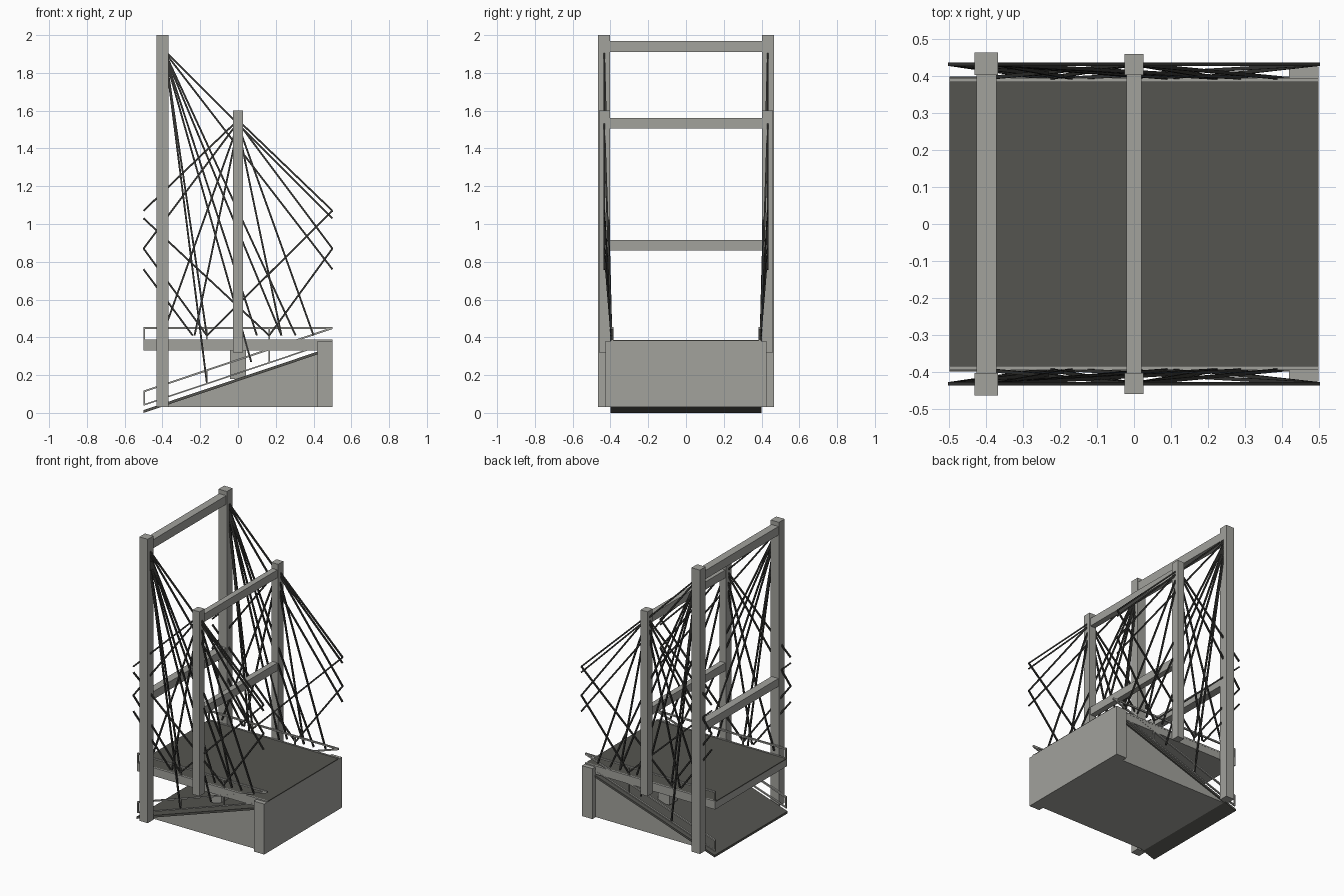
import bpy, bmesh
from mathutils import Vector

if "Cube" in bpy.data.objects:
    bpy.data.objects.remove(bpy.data.objects["Cube"])


def material(name, rgb):
    m = bpy.data.materials.new(name)
    m.diffuse_color = (*rgb, 1)
    m.use_nodes = True
    m.node_tree.nodes["Principled BSDF"].inputs["Base Color"].default_value = m.diffuse_color
    return m


CONCRETE = material("light concrete grey", (0.36, 0.36, 0.335))
ASPHALT = material("dark asphalt", (0.09, 0.09, 0.08))
CABLE = material("cable charcoal", (0.035, 0.035, 0.032))


def finish(bm, name, mat):
    bmesh.ops.recalc_face_normals(bm, faces=bm.faces)
    me = bpy.data.meshes.new(name)
    bm.to_mesh(me)
    bm.free()
    me.materials.append(mat)
    ob = bpy.data.objects.new(name, me)
    bpy.context.collection.objects.link(ob)
    return ob


def add_prism(bm, profile, y0, y1):
    """Extrude an x/z profile along y."""
    a = [bm.verts.new((x, y0, z)) for x, z in profile]
    b = [bm.verts.new((x, y1, z)) for x, z in profile]
    n = len(a)
    bm.faces.new(a)
    bm.faces.new(b[::-1])
    for i in range(n):
        bm.faces.new((a[i], b[i], b[(i + 1) % n], a[(i + 1) % n]))


def prism(name, mat, profile, y0, y1):
    bm = bmesh.new()
    add_prism(bm, profile, y0, y1)
    return finish(bm, name, mat)


def rect(x0, x1, z0, z1):
    return [(x0, z0), (x1, z0), (x1, z1), (x0, z1)]


def box(name, mat, x0, x1, y0, y1, z0, z1):
    return prism(name, mat, rect(x0, x1, z0, z1), y0, y1)


def ramp(x, offset=0.0):
    return 0.168 + 0.336 * x + offset


def sloped(x0, x1, low, high):
    return [(x0, ramp(x0, low)), (x1, ramp(x1, low)),
            (x1, ramp(x1, high)), (x0, ramp(x0, high))]


# Abutment, sloping base and ramp road
box("abutment_block", CONCRETE, 0.42, 0.5, -0.427, 0.427, 0.03, 0.38)
prism("ramp_base", CONCRETE,
      [(-0.41, 0.03), (0.42, 0.03), (0.42, ramp(0.42, 0.008)), (-0.41, ramp(-0.41, 0.008))],
      -0.39, 0.39)
prism("ramp_road", ASPHALT, sloped(-0.5, 0.42, 0, 0.015), -0.4, 0.4)

# Upper deck with road surface
box("upper_deck", CONCRETE, -0.5, 0.42, -0.395, 0.395, 0.33, 0.38)
box("upper_road", ASPHALT, -0.5, 0.5, -0.386, 0.386, 0.378, 0.385)

# Piers between ramp and deck
for side in (-1, 1):
    box("deck_pier", CONCRETE, -0.043, 0.043, side * 0.2 - 0.043, side * 0.2 + 0.043, 0.18, 0.332)

# Railings, one pair on the deck and one on the ramp
for side in (-1, 1):
    y0, y1 = side * 0.385, side * 0.396
    bm = bmesh.new()
    add_prism(bm, rect(-0.5, 0.5, 0.378, 0.388), y0, y1)
    add_prism(bm, rect(-0.5, 0.5, 0.445, 0.455), y0, y1)
    for x in (-0.496, -0.165, 0.165):
        add_prism(bm, rect(x - 0.004, x + 0.004, 0.388, 0.445), y0, y1)
    finish(bm, "deck_railing", CONCRETE)
    bm = bmesh.new()
    add_prism(bm, sloped(-0.5, 0.42, 0.038, 0.046), y0, y1)
    add_prism(bm, sloped(-0.5, 0.5, 0.108, 0.118), y0, y1)
    for x in (-0.496, -0.165, 0.165):
        add_prism(bm, sloped(x - 0.004, x + 0.004, 0.04, 0.11), y0, y1)
    finish(bm, "ramp_railing", CONCRETE)


# Portal towers: two legs and two cross beams each
def tower(name, x, half, z0, z1, y_out, beam_half, beams):
    for side in (-1, 1):
        box(name + "_leg", CONCRETE, x - half, x + half, side * 0.403, side * y_out, z0, z1)
    for b0, b1 in beams:
        box(name + "_beam", CONCRETE, x - beam_half, x + beam_half, -0.405, 0.405, b0, b1)


tower("tall_tower", -0.4, 0.032, 0.03, 2.0, 0.465, 0.027, [(0.86, 0.915), (1.91, 1.97)])
tower("short_tower", 0.0, 0.026, 0.32, 1.6, 0.46, 0.02, [(0.86, 0.915), (1.505, 1.56)])


# Stay cables as thin square bars
def add_bar(bm, a, b, r=0.0048):
    a, b = Vector(a), Vector(b)
    d = (b - a).normalized()
    u = d.cross(Vector((0, 1, 0))).normalized() * r
    v = d.cross(u).normalized() * r
    ring = [u + v, u - v, -u - v, v - u]
    p = [bm.verts.new(a + o) for o in ring]
    q = [bm.verts.new(b + o) for o in ring]
    bm.faces.new(p)
    bm.faces.new(q[::-1])
    for i in range(4):
        j = (i + 1) % 4
        bm.faces.new((p[i], q[i], q[j], p[j]))


TALL, SHORT = -0.375, 0.0
OUT, IN = 0.433, 0.395
# x, y, z of the start, then of the end
tall_fan = [(0.5, OUT, 1.03), (0.5, OUT, 0.76), (0.305, IN, 0.41), (0.23, IN, 0.41),
            (0.1, IN, 0.41), (0.07, IN, 0.27), (-0.165, IN, 0.41), (-0.165, IN, 0.16)]
short_fan = [(s * x, y, z) for s in (-1, 1) for x, y, z in
             ((0.5, OUT, 1.07), (0.5, OUT, 0.87), (0.4, IN, 0.41), (0.23, IN, 0.41))]
cut_stays = [((-0.5, OUT, 1.03), (0.165, IN, 0.41)), ((-0.5, OUT, 0.87), (-0.165, IN, 0.41)),
             ((-0.5, OUT, 0.76), (-0.24, IN, 0.41)), ((0.5, OUT, 1.07), (-0.165, IN, 0.41)),
             ((0.5, OUT, 0.87), (0.165, IN, 0.41))]
stays = [((TALL, OUT, 1.905 - 0.012 * i), e) for i, e in enumerate(tall_fan)]
stays += [((SHORT, OUT, 1.55 - 0.012 * (i % 4)), e) for i, e in enumerate(short_fan)]
stays += cut_stays
for side, label in ((-1, "front"), (1, "back")):
    bm = bmesh.new()
    for a, b in stays:
        add_bar(bm, (a[0], a[1] * side, a[2]), (b[0], b[1] * side, b[2]))
    finish(bm, label + "_stay_cables", CABLE)
